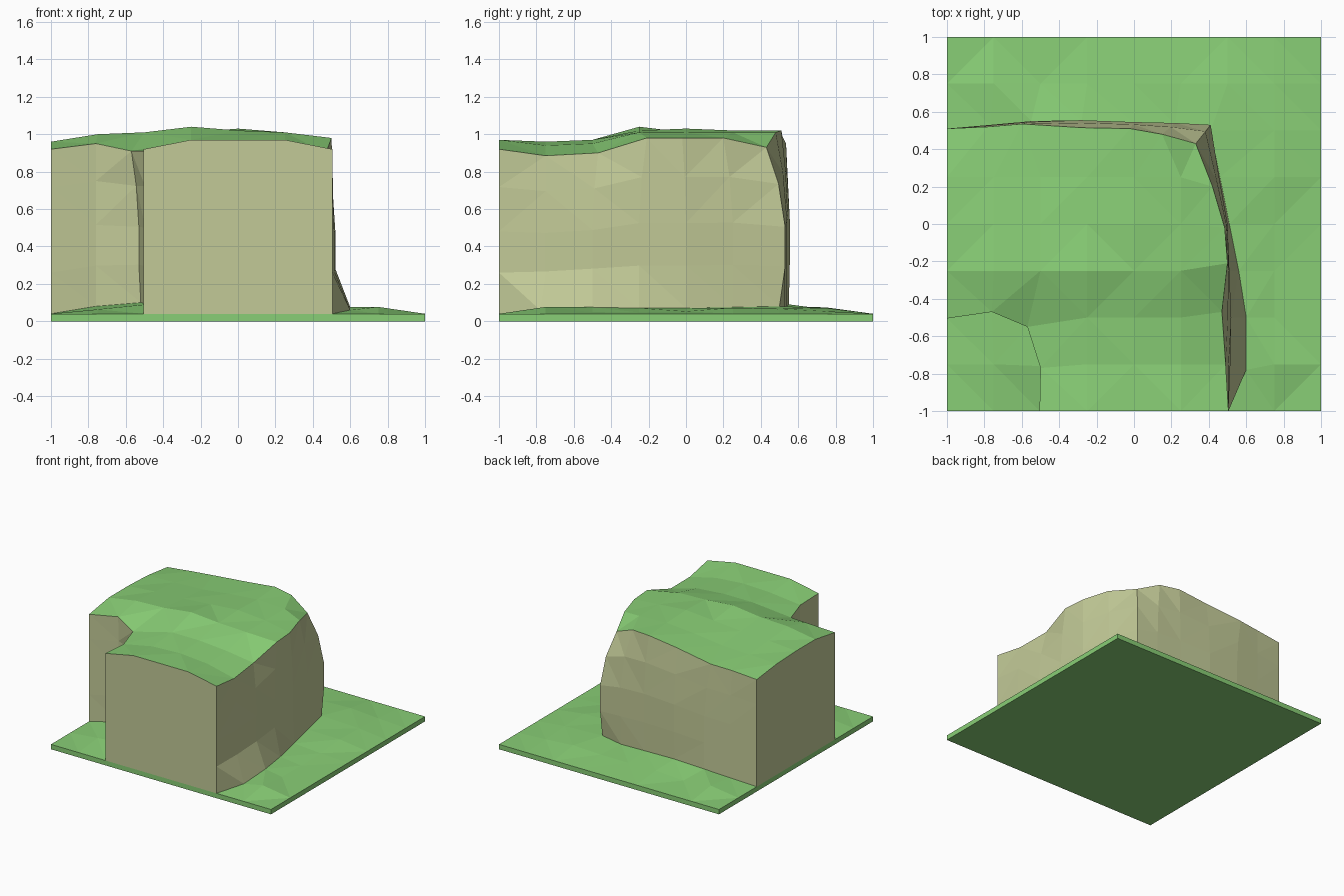
import bpy, bmesh, random

if "Cube" in bpy.data.objects:
    bpy.data.objects.remove(bpy.data.objects["Cube"])

random.seed(4)
STEP = 0.25


def material(name, rgb):
    m = bpy.data.materials.new(name)
    m.diffuse_color = (*rgb, 1)
    m.use_nodes = True
    m.node_tree.nodes["Principled BSDF"].inputs["Base Color"].default_value = m.diffuse_color
    return m


grass = material("grass", (0.25, 0.62, 0.18))
earth = material("earth", (0.54, 0.59, 0.31))


def build(name, faces, mat):
    """Make a flat-shaded object from a list of point loops, welding shared points."""
    bm = bmesh.new()
    for loop in faces:
        bm.faces.new([bm.verts.new(p) for p in loop])
    bmesh.ops.remove_doubles(bm, verts=bm.verts, dist=0.0005)
    bmesh.ops.triangulate(bm, faces=[f for f in bm.faces if len(f.verts) == 4])
    mesh = bpy.data.meshes.new(name)
    bm.to_mesh(mesh)
    bm.free()
    mesh.materials.append(mat)
    bpy.context.collection.objects.link(bpy.data.objects.new(name, mesh))


# Plateau heights, rows from front (y = -1) to back, columns from left to right
HEIGHT = [
    (0, 0, .92, .97, .97, .97, .92),
    (0, 0, .91, .95, .96, .94, .885),
    (.92, .95, .91, .97, .97, .95, .90),
    (.96, 1.0, 1.01, 1.04, 1.02, 1.01, .98),
    (.96, .98, .99, 1.01, 1.03, 1.01, .98),
    (.95, .96, .97, 1.0, 1.02, 1.01, .98),
    (.92, .94, .95, .99, 1.02, 1.01, .93)]

# Cliff lines as (column, row): rim xy, middle xy, foot xyz
OUTER = {
    (0, 6): ((-1, .51), (-1, .51), (-1, .51, .04)),
    (1, 6): ((-.78, .52), (-.77, .53), (-.77, .53, .06)),
    (2, 6): ((-.60, .535), (-.55, .55), (-.55, .55, .08)),
    (3, 6): ((-.28, .515), (-.28, .555), (-.28, .55, .09)),
    (4, 6): ((-.02, .51), (0, .545), (0, .54, .08)),
    (5, 6): ((.15, .48), (.22, .54), (.22, .53, .07)),
    (6, 6): ((.33, .43), (.41, .53), (.41, .50, .08)),
    (6, 5): ((.42, .20), (.455, .25), (.46, .25, .075)),
    (6, 4): ((.485, -.02), (.50, 0), (.51, 0, .07)),
    (6, 3): ((.50, -.21), (.51, -.25), (.56, -.25, .07)),
    (6, 2): ((.47, -.47), (.52, -.50), (.60, -.50, .075)),
    (6, 1): ((.49, -.75), (.515, -.75), (.60, -.78, .06)),
    (6, 0): ((.505, -1), (.505, -1), (.505, -1, .04))}
NOTCH = {
    (2, 0): ((-.505, -1), (-.505, -1), (-.505, -1, .04)),
    (2, 1): ((-.50, -.77), (-.495, -.76), (-.49, -.76, .09)),
    (2, 2): ((-.57, -.55), (-.53, -.51), (-.52, -.50, .10)),
    (1, 2): ((-.76, -.47), (-.76, -.465), (-.76, -.46, .08)),
    (0, 2): ((-1, -.505), (-1, -.505), (-1, -.505, .04))}
CLIFF = {**OUTER, **NOTCH}


def is_plateau(i, j):
    return i < 6 and j < 6 and not (i < 2 and j < 2)


def rim(i, j):
    xy = CLIFF[i, j][0] if (i, j) in CLIFF else (i * STEP - 1, j * STEP - 1)
    return (*xy, HEIGHT[j][i])


# Grass on top of the plateau
cells = [(i, j) for i in range(8) for j in range(8)]
quad = lambda f, i, j: [f(i, j), f(i + 1, j), f(i + 1, j + 1), f(i, j + 1)]
build("plateau_grass", [quad(rim, i, j) for i, j in cells if is_plateau(i, j)], grass)

# Ground: gently bumpy around the cliff foot, level at the tile border
bumps = {(i, j): random.uniform(.045, .08) for i in range(9) for j in range(9)}


def ground(i, j):
    if (i, j) in CLIFF:
        return CLIFF[i, j][2]
    edge = i in (0, 8) or j in (0, 8)
    return (i * STEP - 1, j * STEP - 1, .04 if edge else bumps[i, j])


faces = [quad(ground, i, j) for i, j in cells if not is_plateau(i, j)]
corners = [(-1, -1), (1, -1), (1, 1), (-1, 1)]
for a, b in zip(corners, corners[1:] + corners[:1]):
    faces.append([(*a, 0), (*b, 0), (*b, .04), (*a, .04)])
faces.append([(*c, 0) for c in reversed(corners)])
build("ground_tile", faces, grass)


# Cliff walls: each column of points rises from foot to rim
def column(key):
    top, mid, foot = CLIFF[key]
    z1 = rim(*key)[2]
    pts = [foot]
    for t, k in ((.25, 0), (.5, 0), (.77, .35)):
        x, y = (m + (r - m) * k for m, r in zip(mid, top))
        pts.append((x, y, foot[2] + (z1 - foot[2]) * t))
    return pts + [rim(*key)]


faces = []
for path in (OUTER, NOTCH):
    cols = [column(k) for k in path]
    for a, b in zip(cols, cols[1:]):
        for k in range(4):
            faces.append([b[k], a[k], a[k + 1], b[k + 1]])

# Flat cut faces on the front and left tile borders
faces.append(column((6, 0)) + [rim(i, 0) for i in (5, 4, 3)] + column((2, 0))[::-1])
faces.append(column((0, 2)) + [rim(0, j) for j in (3, 4, 5)] + column((0, 6))[::-1])
build("cliff_walls", faces, earth)
